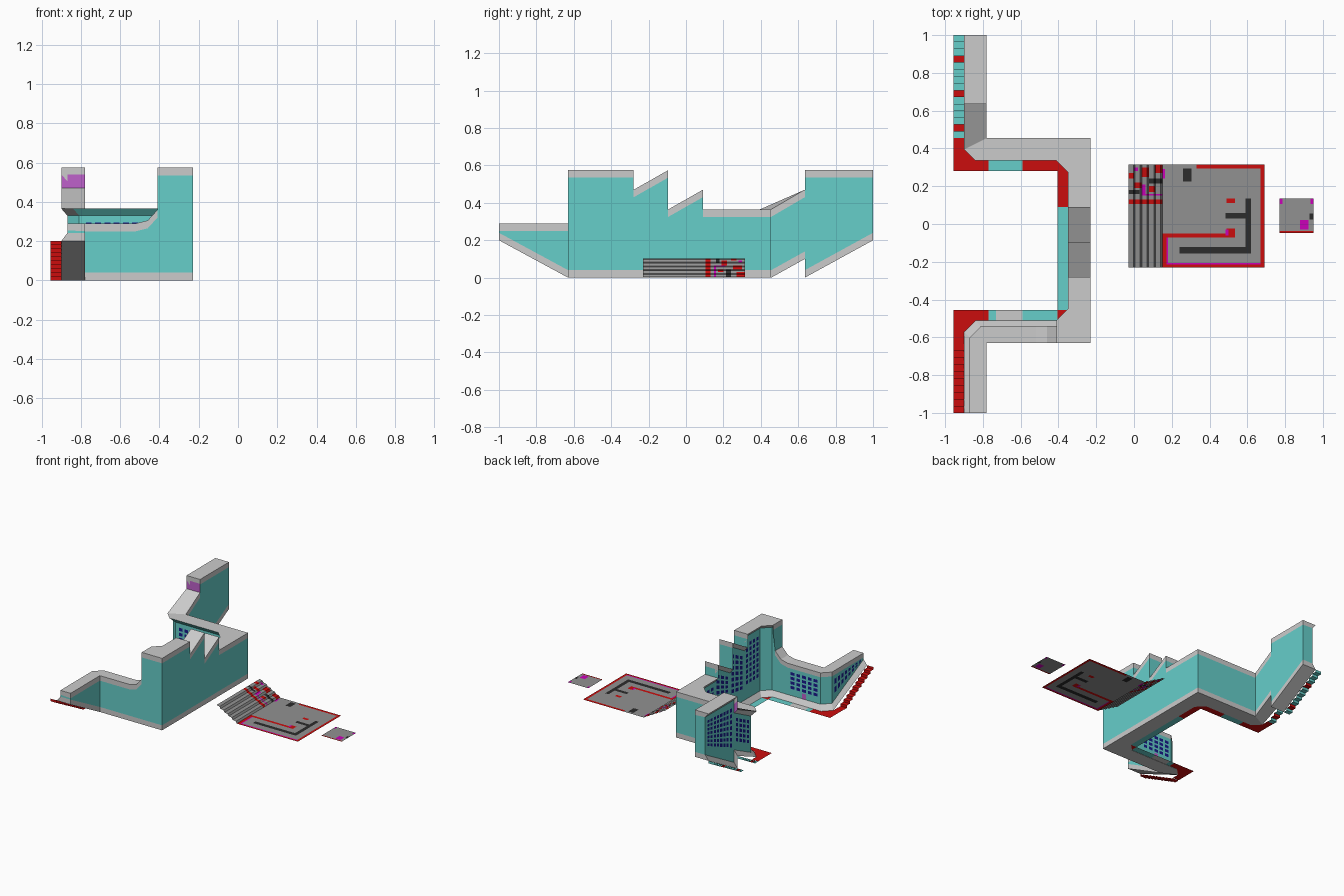
import bpy, bmesh
from mathutils import Vector as V

if "Cube" in bpy.data.objects:
    bpy.data.objects.remove(bpy.data.objects["Cube"])

COLOURS = {  # linear values
    "trim_grey": (.60, .60, .60), "wall_teal": (.133, .62, .59), "paving_red": (.60, .004, .004),
    "court_grey": (.285, .285, .285), "track_black": (.025, .025, .025), "magenta": (.60, 0, .48),
    "door_purple": (.52, .12, .60), "window_navy": (.01, .01, .26)}
NAMES = list(COLOURS)
MATS = []
for n, c in COLOURS.items():
    m = bpy.data.materials.new(n)
    m.diffuse_color = (*c, 1)
    m.use_nodes = True
    m.node_tree.nodes["Principled BSDF"].inputs["Base Color"].default_value = m.diffuse_color
    MATS.append(m)
TRIM, TEAL, RED, GREY, BLACK, MAG, PURPLE, NAVY = range(8)


def make(name, faces):
    """Object from (corner points, colour) pairs."""
    bm = bmesh.new()
    for pts, mat in faces:
        f = bm.faces.new([bm.verts.new(p) for p in pts])
        f.material_index = mat
    bmesh.ops.remove_doubles(bm, verts=bm.verts, dist=1e-5)
    bad = [f for f in bm.faces if f.calc_area() < 1e-7]
    bmesh.ops.delete(bm, geom=bad, context='FACES')
    me = bpy.data.meshes.new(name)
    bm.to_mesh(me)
    bm.free()
    for m in MATS:
        me.materials.append(m)
    ob = bpy.data.objects.new(name, me)
    bpy.context.collection.objects.link(ob)
    return ob


def grid(us, vs, place, paint):
    """Cut sheet: place(u, v) gives a point, paint(u, v) a colour or None."""
    us, vs = sorted(set(us)), sorted(set(vs))
    out = []
    for a, b in zip(us, us[1:]):
        for c, d in zip(vs, vs[1:]):
            mat = paint((a + b) / 2, (c + d) / 2)
            if mat is not None:
                out.append(([place(a, c), place(b, c), place(b, d), place(a, d)], mat))
    return out


def sheet(name, rects, height, extra_x=()):
    """Flat sheet from rectangles (x0, x1, y0, y1, colour); later ones win."""
    def paint(x, y):
        hit = [r[4] for r in rects if r[0] < x < r[1] and r[2] < y < r[3]]
        return hit[-1] if hit else None
    xs = [x for r in rects for x in r[:2]] + list(extra_x)
    ys = [y for r in rects for y in r[2:4]]
    return make(name, grid(xs, ys, lambda x, y: V((x, y, height(x))), paint))


# ---- building: cross-section swept round the block -------------------------
# station: outer x, y, inward direction, ground z, roof z, corner shift, roof depth, step colour
W, NW, SW, N = (-1, 0), (-1, -1), (-1, 1), (0, 1)
O = (0, 0)
c = .06
stations = [
    (-.78, 1, W, .2, .575, O, .12, TRIM),
    (-.78, .635, W, 0, .575, O, .12, TRIM),
    (-.78, .635, W, 0, .54, O, .12, PURPLE),
    (-.78, .635, W, .1, .47, O, .12, TRIM),
    (-.78, .455, NW, 0, .365, (0, c), .12, TRIM),
    (-.78, .455, NW, 0, .365, (c, 0), .12, TRIM),
    (-.23, .455, NW, 0, .365, (-c, 0), .12, TRIM),
    (-.23, .455, NW, 0, .365, (0, -c), .12, TRIM)]
for y, low, high in ((.09, .365, .47), (-.095, .365, .575), (-.28, .47, .575)):
    for z, tag in ((low, TEAL), (high - .04, TRIM), (high, TRIM)):
        stations.append((-.23, y, W, 0, z, O, .12, tag))
stations += [
    (-.23, -.63, SW, 0, .575, (0, c), .12, TRIM),
    (-.23, -.63, SW, 0, .575, (-c, 0), .12, TRIM),
    (-.41, -.63, N, 0, .575, O, .12, TRIM),
    (-.41, -.63, N, 0, .535, O, .12, TEAL),
    (-.41, -.63, N, 0, .36, O, .09, TRIM),
    (-.46, -.63, N, 0, .305, O, .09, TRIM),
    (-.52, -.63, N, 0, .29, O, .09, TRIM),
    (-.78, -.63, SW, 0, .29, (c, 0), .09, TRIM),
    (-.78, -.63, SW, 0, .29, (0, -c), .09, TRIM),
    (-.78, -1, W, .2, .29, O, .09, TRIM)]


def section(s):
    x, y, d, z0, z1, sh, dr, _ = s
    prof = [(0, z0), (0, z0 + .04), (0, z1 - .04), (0, z1), (dr, z1),
            (.09, z1 - .035), (.09, z0 + .04), (.12, z0)]
    return [V((x + d[0] * k + (sh[0] if k else 0), y + d[1] * k + (sh[1] if k else 0), z))
            for k, z in prof]


def window_wall(a_top, b_top, a_bot, b_bot, door):
    """Inner wall cut into rows of window panes."""
    length = (b_bot - a_bot).length
    height = ((a_top - a_bot).length + (b_top - b_bot).length) / 2
    cols, rows = max(2, round(length / .055)), max(2, round(height / .06))

    def cuts(n, lo, hi):
        return [lo + (hi - lo) * (i + e) / n for i in range(n) for e in (.18, .82)]
    us, vs = [0] + cuts(cols, .06, .94) + [1], [0, .2] + cuts(rows, .22, .9) + [1]

    def pane(u, lo, hi, n):
        t = (u - lo) / (hi - lo) * n
        return lo < u < hi and .18 < t % 1 < .82

    def paint(u, v):
        if not pane(u, .06, .94, cols):
            return TEAL
        if door and v < .2 and int((u - .06) / .88 * cols) == cols // 2:
            return PURPLE
        return NAVY if pane(v, .22, .9, rows) else TEAL

    def place(u, v):
        return a_bot.lerp(b_bot, u).lerp(a_top.lerp(b_top, u), v)
    return [(p[::-1], m) for p, m in grid(us, vs, place, paint)]


shell, walls = [], []
sections = [section(s) for s in stations]
STRIPS = [TRIM, TEAL, TRIM, TRIM, TRIM, TEAL, TRIM, TRIM]
for s, A, B in zip(stations, sections, sections[1:]):
    for k, mat in enumerate(STRIPS):
        j = (k + 1) % 8
        if k == 5 and (A[6] - B[6]).xy.length > .13:
            walls += [(p[::-1], m) for p, m in window_wall(A[5], B[5], A[6], B[6], s[2] == N)]
            continue
        if k in (3, 4):
            mat = s[7]
        if k == 4 and s[5] == (c, 0) and s[4] > .3:
            mat = TEAL          # painted eaves of the north side
        shell.append(([A[k], A[j], B[j], B[k]], mat))
# end caps, in three bands
for S, flip in ((sections[0], 1), (sections[-1], -1)):
    for k, mat in enumerate((TRIM, TEAL, TRIM)):
        shell.append(([S[k], S[7 - k], S[6 - k], S[k + 1]][::flip], mat))
make("building_shell", shell)
make("inner_walls", walls)

# ---- pavement round the inside of the block ---------------------------------
sheet("pavement", [
    (-.955, -.9, .28, .455, RED), (-.9, -.84, .28, .395, RED), (-.84, -.35, .28, .335, RED),
    (-.77, -.59, .28, .335, TEAL),
    (-.405, -.35, -.455, .28, TEAL), (-.405, -.35, .09, .28, RED),
    (-.955, -.9, -.63, -.455, RED), (-.9, -.84, -.57, -.455, RED),
    (-.84, -.35, -.51, -.455, RED), (-.77, -.73, -.51, -.455, TEAL),
    (-.73, -.59, -.51, -.455, TRIM), (-.59, -.405, -.51, -.455, TEAL)], lambda x: .002)


def stairs(name, y0, y1, top, n, paint, down=False):
    """Thin stepped pavement climbing from y0 to y1."""
    faces = []
    for i in range(n):
        a, b = y0 + (y1 - y0) * i / n, y0 + (y1 - y0) * (i + 1) / n
        z, zn = top * i / n, top * (i + 1) / n
        mat = paint((a + b) / 2)
        for (p, zp), (q, zq) in (((a, z), (b, z)), ((b, z), (b, zn))):
            pts = [V((-.955, p, zp)), V((-.9, p, zp)), V((-.9, q, zq)), V((-.955, q, zq))]
            faces.append((pts[::-1] if (y1 < y0) != down else pts, mat))
    make(name, faces)


def north_paint(y):
    return RED if any(a < y < b for a, b in ((.86, .9), (.68, .72), (.49, .53))) else TEAL


stairs("south_stairs", -.63, -1, .2, 10, lambda y: RED)
stairs("north_stairs", .635, 1, .2, 10, north_paint, True)
stairs("north_lower_stairs", .455, .635, .1, 5, north_paint, True)

# ---- court with its steps ---------------------------------------------------
STEP = .036


def court_height(x):
    """Gently tilted treads with steep risers, then flat."""
    i, t = divmod((x + .03) / STEP + 1e-6, 1)
    if i >= 5:
        return .003
    drop = .25 * t / .75 if t < .75 else .25 + .75 * (t - .75) / .25
    return .003 + .02 * (5 - i - drop)


step_cuts = [-.03 + STEP * (i + e) for i in range(5) for e in (0, .75)]
court = [
    (-.03, .69, -.23, .315, GREY),
    (.15, .69, -.23, -.207, RED), (.67, .69, -.23, .315, RED), (.15, .172, -.23, -.05, RED),
    (.15, .535, -.072, -.05, RED), (.33, .69, .293, .315, RED),
    (.172, .67, -.215, -.207, MAG), (.172, .18, -.207, -.072, MAG),
    (.49, .535, -.072, -.025, RED), (.485, .5, -.06, -.03, MAG), (.49, .535, .11, .135, RED),
    (.24, .62, -.155, -.122, BLACK), (.59, .62, -.122, .135, BLACK),
    (.485, .59, .028, .058, BLACK), (.26, .305, .225, .295, BLACK),
    # patchwork on the steps
    (-.03, .15, .105, .13, RED), (.04, .15, .15, .16, MAG), (.08, .15, .215, .24, BLACK),
    (-.03, .03, .16, .18, BLACK), (0, .04, .19, .22, RED), (-.03, .0, .24, .27, RED),
    (.04, .08, .25, .3, RED), (.11, .15, .27, .315, RED), (.08, .11, .17, .2, RED),
    (.04, .06, .16, .21, MAG), (.15, .165, .24, .29, MAG), (0, .02, .28, .3, MAG)]
sheet("court", court, court_height, step_cuts)
sheet("small_court", [
    (.77, .95, -.048, .135, GREY), (.77, .95, -.048, -.037, RED), (.88, .925, -.03, .022, MAG),
    (.93, .95, .025, .055, BLACK), (.77, .785, .105, .135, MAG), (.935, .95, .105, .135, MAG)],
    lambda x: .003)
